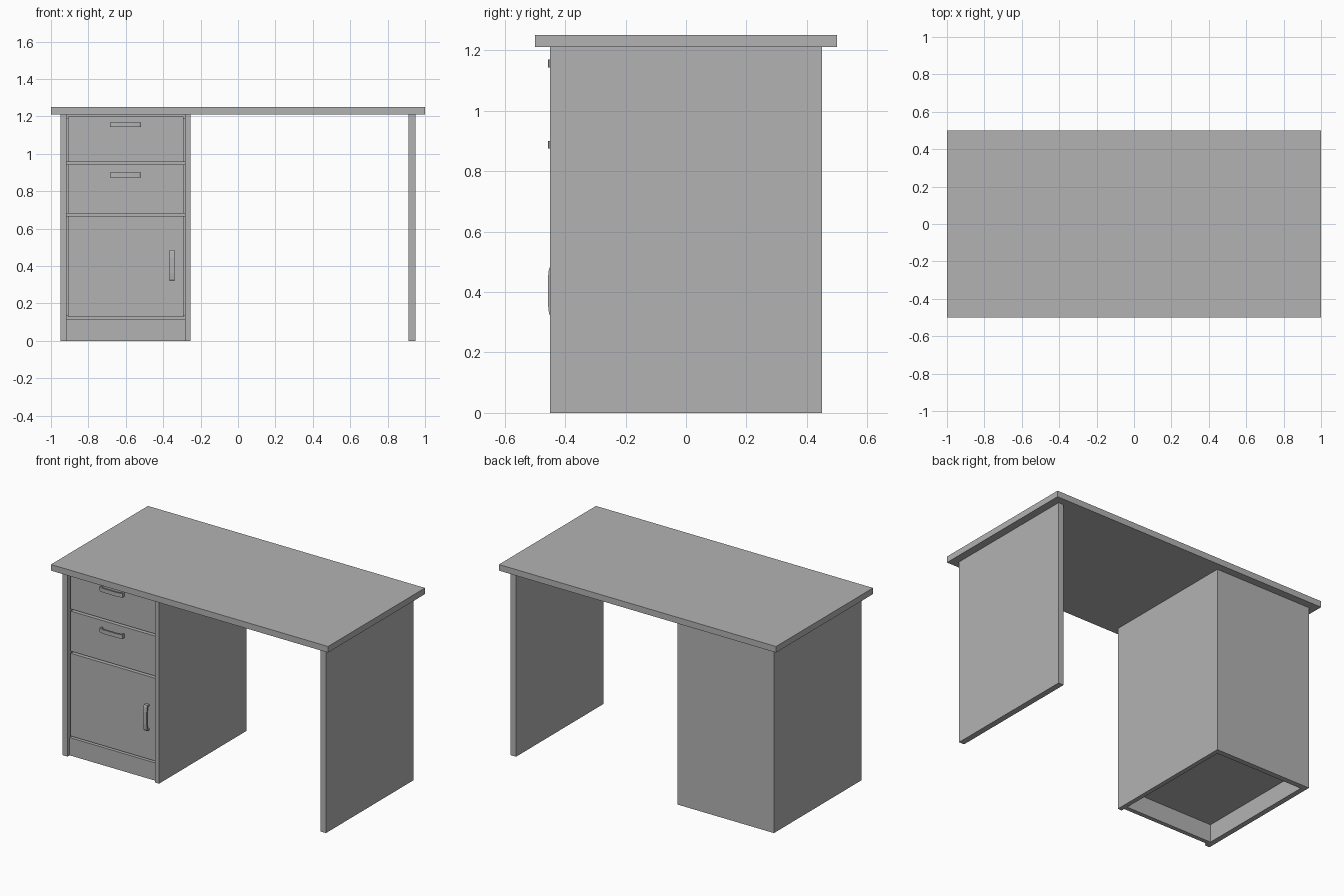
import bpy, bmesh
from mathutils import Vector

cube = bpy.data.objects.get("Cube")
if cube:
    bpy.data.objects.remove(cube, do_unlink=True)

grey = bpy.data.materials.new("plain grey")
grey.use_nodes = True
grey.diffuse_color = (0.45, 0.45, 0.45, 1)
grey.node_tree.nodes["Principled BSDF"].inputs["Base Color"].default_value = grey.diffuse_color


def finish(name, bm):
    bmesh.ops.recalc_face_normals(bm, faces=bm.faces)
    mesh = bpy.data.meshes.new(name)
    bm.to_mesh(mesh)
    bm.free()
    mesh.materials.append(grey)
    obj = bpy.data.objects.new(name, mesh)
    bpy.context.collection.objects.link(obj)
    return obj


def box(name, x, y, z):
    """Axis-aligned board from three (low, high) ranges."""
    bm = bmesh.new()
    bmesh.ops.create_cube(bm, size=1)
    for v in bm.verts:
        v.co = [(lo + hi) / 2 + c * (hi - lo) for c, (lo, hi) in zip(v.co, (x, y, z))]
    return finish(name, bm)


FRONT = -0.428   # face of the drawers and door
TIP = -0.457     # outermost point of the handles


def handle(name, centre, upright=False):
    """Bow handle: an arched strip standing off the drawer face."""
    half, width, bar = 0.083, 0.026, 0.009
    depth = FRONT - TIP
    outer = [(-half, 0), (-half, depth * 0.72), (-half * 0.88, depth * 0.88), (-half * 0.5, depth)]
    inner = [(-half + bar, 0), (-half + bar, depth * 0.5), (-half * 0.5, depth - bar)]
    mirror = lambda pts: [(-a, d) for a, d in reversed(pts)]
    outline = outer + mirror(outer) + inner_path(inner, mirror)
    bm = bmesh.new()
    verts = []
    for along, out in outline:
        across = -width / 2
        offset = (across, -out, along) if upright else (along, -out, across)
        verts.append(bm.verts.new(Vector((centre[0], FRONT, centre[1])) + Vector(offset)))
    face = bm.faces.new(verts)
    extruded = bmesh.ops.extrude_face_region(bm, geom=[face])["geom"]
    shift = Vector((width, 0, 0)) if upright else Vector((0, 0, width))
    bmesh.ops.translate(bm, vec=shift,
                        verts=[g for g in extruded if isinstance(g, bmesh.types.BMVert)])
    return finish(name, bm)


def inner_path(inner, mirror):
    """Underside of the bow, walked back to the first foot."""
    return list(reversed(inner + mirror(inner)))


# Top and side panels
box("desk_top", (-1, 1), (-0.5, 0.5), (1.21, 1.25))
for name, x in (("left_leg_panel", (0.912, 0.95)),
                ("cabinet_outer_panel", (-0.95, -0.916)),
                ("cabinet_inner_panel", (-0.284, -0.255))):
    box(name, x, (-0.45, 0.45), (0, 1.21))

# Cabinet carcass
inside = (-0.916, -0.284)
box("cabinet_back", inside, (0.415, 0.45), (0, 1.21))
box("plinth", inside, (FRONT, -0.40), (0, 0.116))
box("cabinet_floor", inside, (-0.40, 0.415), (0.116, 0.136))
for i, z in enumerate((0.675, 0.95, 1.2)):
    box(f"cabinet_rail_{i + 1}", inside, (-0.40, 0.415), (z - 0.01, z + 0.01))

# Drawer fronts and door, with narrow gaps round them
face_x = (-0.908, -0.292)
for name, z in (("top_drawer_front", (0.957, 1.2)),
                ("middle_drawer_front", (0.682, 0.943)),
                ("door", (0.128, 0.668))):
    box(name, face_x, (FRONT, -0.40), z)

# Handles
handle("top_drawer_handle", (-0.602, 1.156))
handle("middle_drawer_handle", (-0.602, 0.887))
handle("door_handle", (-0.352, 0.403), upright=True)
